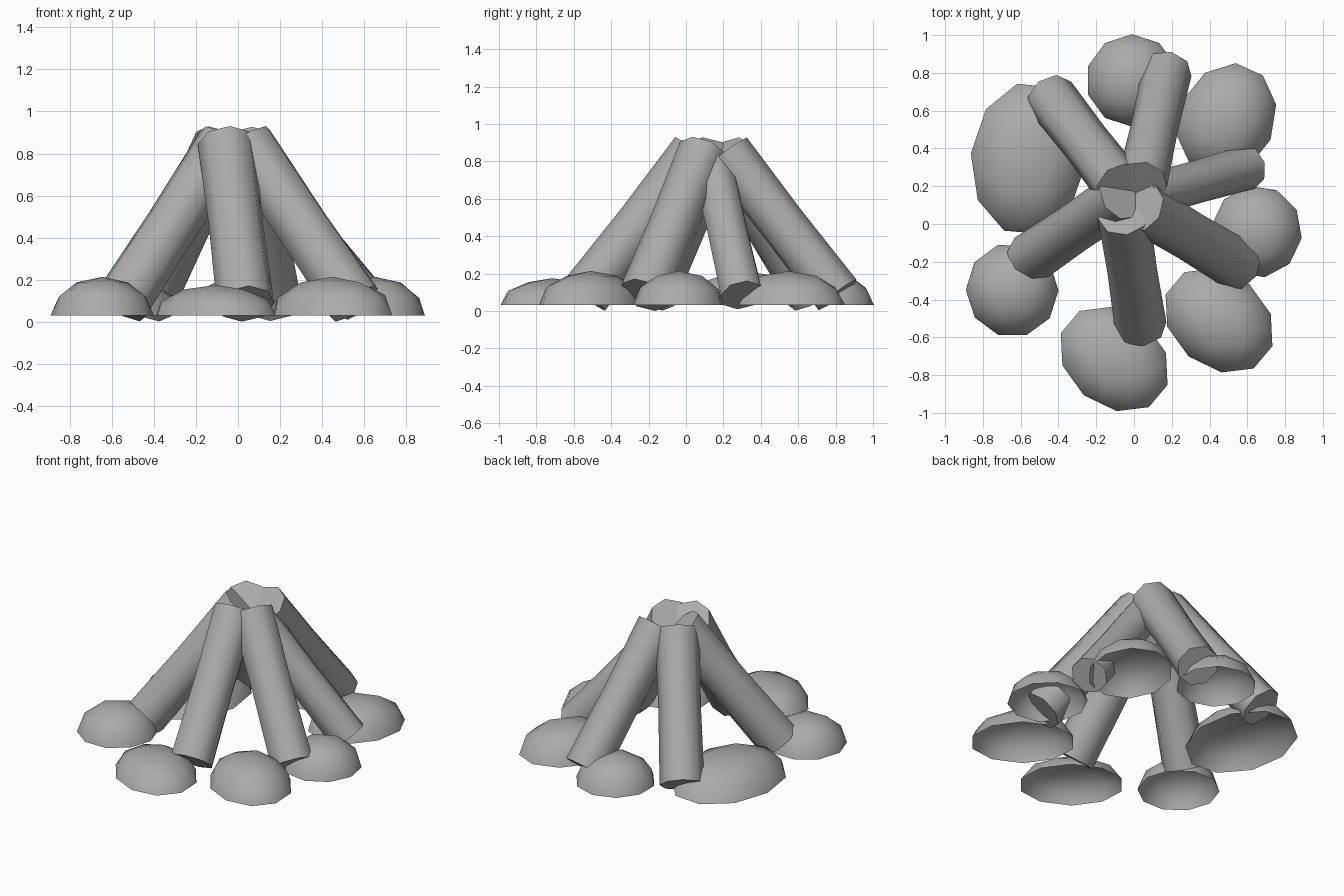
import bpy, bmesh
from math import radians
from mathutils import Vector, Matrix

if "Cube" in bpy.data.objects:
    bpy.data.objects.remove(bpy.data.objects["Cube"])

grey = bpy.data.materials.new("dark_grey")
grey.diffuse_color = (0.41, 0.41, 0.41, 1)
grey.use_nodes = True
grey.node_tree.nodes["Principled BSDF"].inputs["Base Color"].default_value = grey.diffuse_color


def finish(bm, name, angle):
    me = bpy.data.meshes.new(name)
    bm.to_mesh(me)
    bm.free()
    me.materials.append(grey)
    ob = bpy.data.objects.new(name, me)
    bpy.context.collection.objects.link(ob)
    bpy.ops.object.select_all(action='DESELECT')
    ob.select_set(True)
    bpy.context.view_layer.objects.active = ob
    bpy.ops.object.shade_smooth_by_angle(angle=radians(angle))
    return ob


def log(name, foot, tip, r):
    """Eight-sided log with a slightly narrower waist, leaning from foot to tip."""
    a, b = Vector(foot), Vector(tip)
    bm = bmesh.new()
    bmesh.ops.create_cone(bm, cap_ends=True, segments=8, radius1=r, radius2=r,
                          depth=(b - a).length)
    bmesh.ops.bisect_plane(bm, geom=bm.verts[:] + bm.edges[:] + bm.faces[:],
                           plane_co=(0, 0, 0), plane_no=(0, 0, 1))
    for v in bm.verts:
        if abs(v.co.z) < 1e-4:
            v.co.x *= 0.95
            v.co.y *= 0.95
    rot = (b - a).to_track_quat('Z', 'Y').to_matrix().to_4x4()
    bm.transform(Matrix.Translation((a + b) / 2) @ rot)
    finish(bm, name, 50)


def stone(name, x, y, rx, ry, h, turn):
    """Open-bottomed half dome, stretched and turned."""
    bm = bmesh.new()
    bmesh.ops.create_icosphere(bm, subdivisions=2, radius=1)
    bmesh.ops.delete(bm, geom=[v for v in bm.verts if v.co.z < -0.01], context='VERTS')
    bm.transform(Matrix.Translation((x, y, 0.031))
                 @ Matrix.Rotation(radians(turn), 4, 'Z')
                 @ Matrix.Diagonal((rx, ry, h, 1)))
    finish(bm, name, 60)


# Logs leaning together: foot centre, tip centre, radius
logs = [
    ((0.035, -0.54, 0.086), (-0.055, 0.05, 0.845), 0.138),
    ((0.555, -0.22, 0.086), (0.04, 0.09, 0.845), 0.138),
    ((0.605, 0.30, 0.085), (0.04, 0.14, 0.785), 0.118),
    ((0.175, 0.81, 0.086), (0.045, 0.225, 0.845), 0.132),
    ((-0.44, 0.67, 0.086), (-0.075, 0.20, 0.845), 0.136),
    ((-0.555, -0.185, 0.086), (-0.065, 0.15, 0.845), 0.136),
]
for i, (foot, tip, r) in enumerate(logs):
    log(f"log_{i + 1}", foot, tip, r)

# Ring of stones: x, y, half length, half width, height, turn
stones = [
    (-0.01, 0.76, 0.245, 0.245, 0.18, 0),
    (0.49, 0.55, 0.31, 0.255, 0.183, 66),
    (0.65, -0.04, 0.24, 0.245, 0.183, 10),
    (0.45, -0.51, 0.32, 0.25, 0.183, -40),
    (-0.105, -0.715, 0.32, 0.25, 0.144, -40),
    (-0.645, -0.35, 0.245, 0.25, 0.183, 18),
    (-0.56, 0.345, 0.41, 0.305, 0.175, 85),
]
for i, s in enumerate(stones):
    stone(f"stone_{i + 1}", *s)
